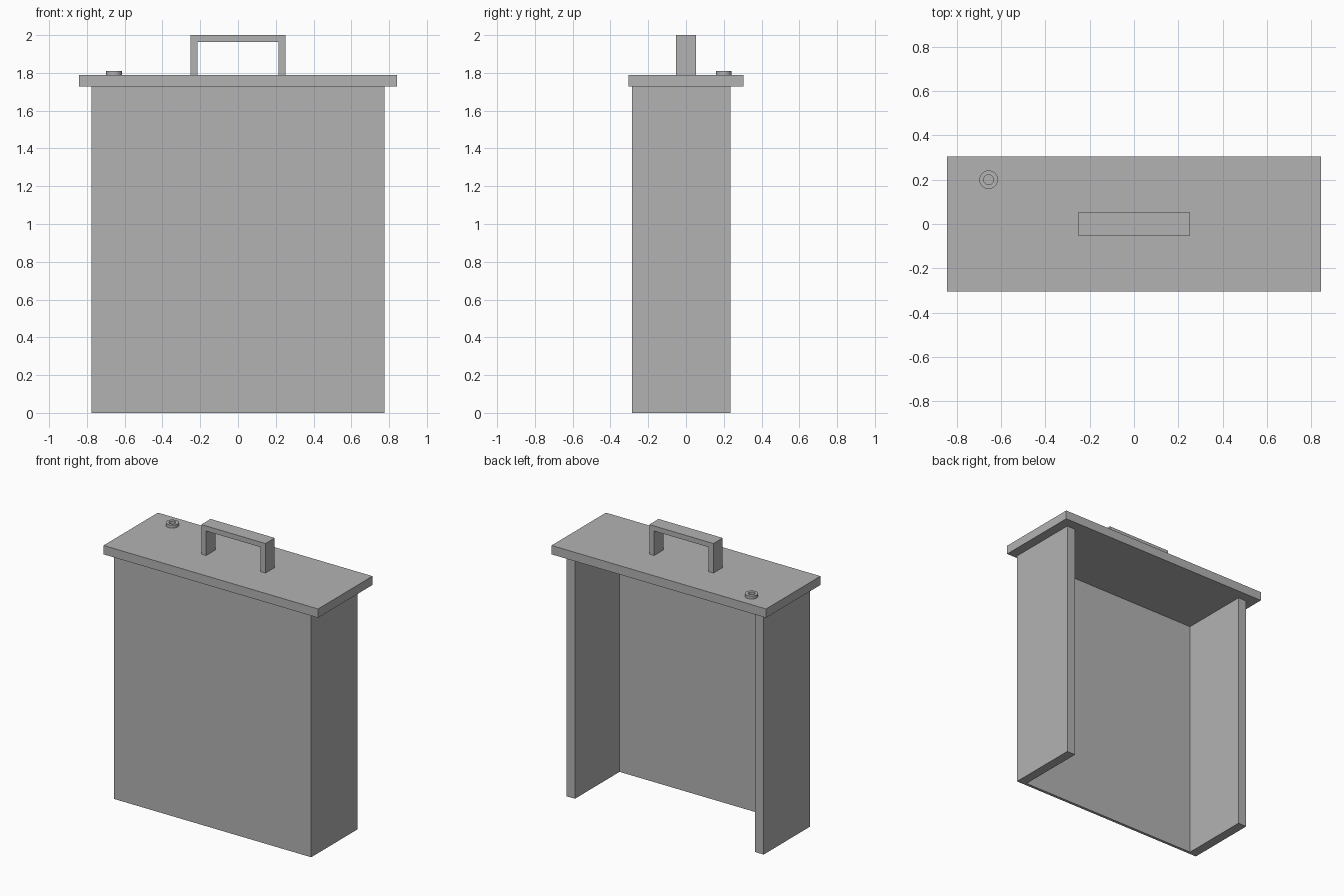
import bpy
import bmesh

cube = bpy.data.objects.get("Cube")
if cube:
    bpy.data.objects.remove(cube, do_unlink=True)

grey = bpy.data.materials.new("neutral_grey")
grey.use_nodes = True
colour = (0.45, 0.45, 0.45, 1)
grey.diffuse_color = colour
for node in grey.node_tree.nodes:
    if node.type == 'BSDF_PRINCIPLED':
        node.inputs["Base Color"].default_value = colour


def extrude(name, profile, axis, start, end):
    """Extrude a flat outline along x, y or z; profile gives the other two axes in order."""
    bm = bmesh.new()

    def point(p):
        co = list(p)
        co.insert(axis, start)
        return co

    face = bm.faces.new([bm.verts.new(point(p)) for p in profile])
    move = [0, 0, 0]
    move[axis] = end - start
    result = bmesh.ops.extrude_face_region(bm, geom=[face], use_keep_orig=True)
    verts = [v for v in result["geom"] if isinstance(v, bmesh.types.BMVert)]
    bmesh.ops.translate(bm, vec=move, verts=verts)
    bmesh.ops.recalc_face_normals(bm, faces=bm.faces)
    mesh = bpy.data.meshes.new(name)
    bm.to_mesh(mesh)
    bm.free()
    mesh.materials.append(grey)
    obj = bpy.data.objects.new(name, mesh)
    bpy.context.collection.objects.link(obj)
    return obj


WIDTH, FRONT, BACK, HEIGHT = 0.775, -0.285, 0.235, 1.727
WALL, PANEL, LID_TOP = 0.067, 0.02, 1.79

# Casing: thin front panel and two thick side walls, open at the back and bottom
inner = WIDTH - WALL
casing = [(-WIDTH, FRONT), (WIDTH, FRONT), (WIDTH, BACK), (inner, BACK),
          (inner, FRONT + PANEL), (-inner, FRONT + PANEL), (-inner, BACK), (-WIDTH, BACK)]
extrude("casing", casing, 2, 0, HEIGHT)

# Overhanging lid
lid = [(-0.843, -0.305), (0.843, -0.305), (0.843, 0.305), (-0.843, 0.305)]
extrude("lid", lid, 2, HEIGHT, LID_TOP)

# Square bridge handle
handle = [(-0.252, LID_TOP), (-0.252, 2), (0.252, 2), (0.252, LID_TOP),
          (0.214, LID_TOP), (0.214, 1.964), (-0.214, 1.964), (-0.214, LID_TOP)]
extrude("handle", handle, 1, -0.052, 0.052)

# Small collar near the back right corner of the lid, lathed from its section
bm = bmesh.new()
section = [(0.022, 0), (0.042, 0), (0.042, 0.021), (0.022, 0.021)]
ring = [bm.verts.new((r, 0, z)) for r, z in section]
edges = [bm.edges.new((ring[i], ring[(i + 1) % 4])) for i in range(4)]
bmesh.ops.spin(bm, geom=ring + edges, cent=(0, 0, 0), axis=(0, 0, 1),
               angle=6.283185, steps=32, use_merge=True)
bmesh.ops.remove_doubles(bm, verts=bm.verts, dist=0.0001)
bmesh.ops.recalc_face_normals(bm, faces=bm.faces)
mesh = bpy.data.meshes.new("collar")
bm.to_mesh(mesh)
bm.free()
mesh.materials.append(grey)
collar = bpy.data.objects.new("collar", mesh)
collar.location = (-0.656, 0.2, LID_TOP)
bpy.context.collection.objects.link(collar)
bpy.ops.object.select_all(action='DESELECT')
collar.select_set(True)
bpy.context.view_layer.objects.active = collar
bpy.ops.object.shade_smooth_by_angle()
